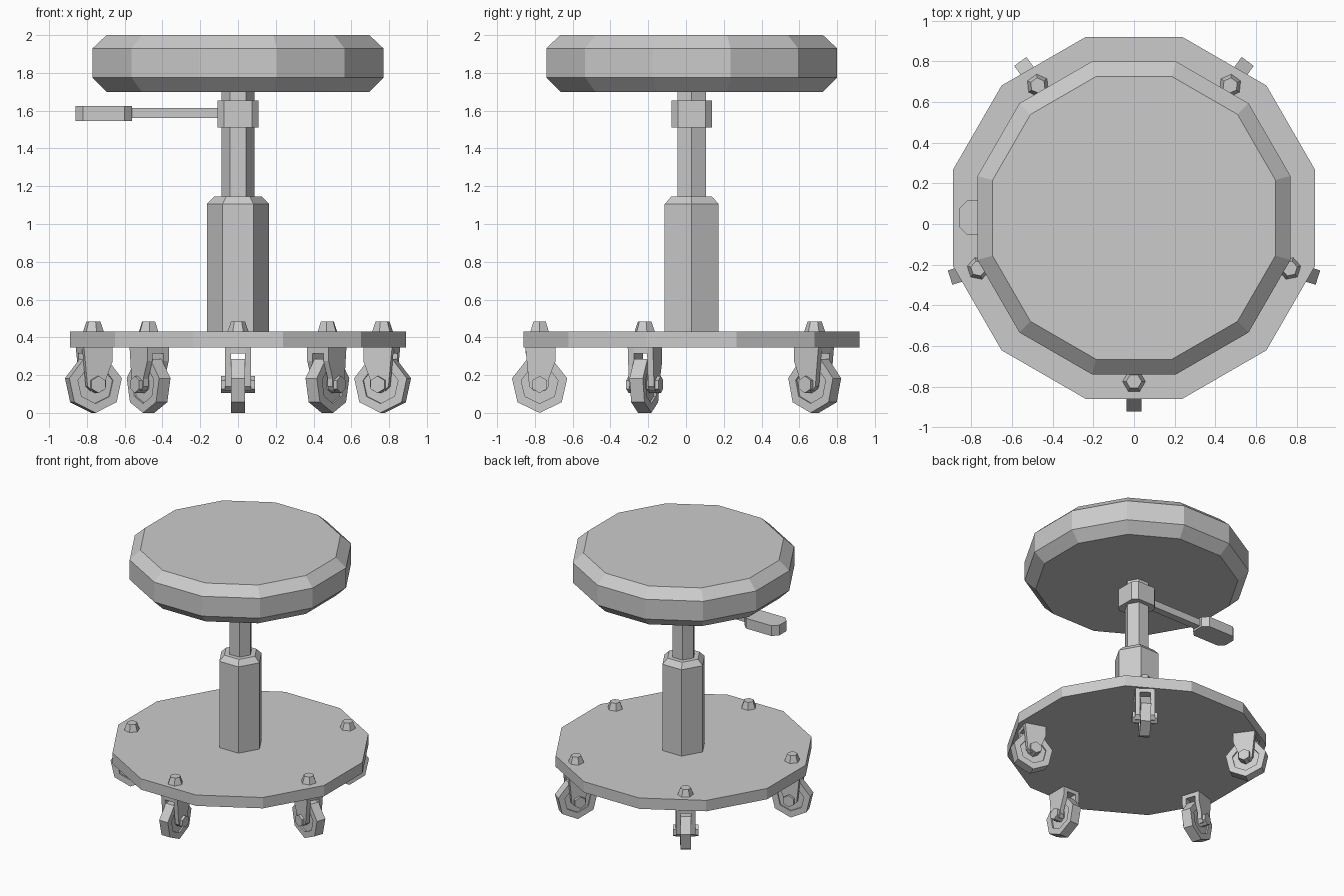
import bpy, bmesh
from math import radians, cos, sin, pi
from mathutils import Matrix, Vector

if "Cube" in bpy.data.objects:
    bpy.data.objects.remove(bpy.data.objects["Cube"])

grey = bpy.data.materials.new("light grey")
grey.use_nodes = True
COLOUR = (0.6, 0.6, 0.6, 1)
grey.diffuse_color = COLOUR
grey.node_tree.nodes["Principled BSDF"].inputs["Base Color"].default_value = COLOUR

CENTRE = Matrix.Translation((0, 0.03, 0))
ALONG_X = Matrix(((0, 0, 1, 0), (1, 0, 0, 0), (0, 1, 0, 0), (0, 0, 0, 1)))


def add_object(name, bm, matrix):
    """Turn a bmesh into a flat shaded grey object."""
    bmesh.ops.recalc_face_normals(bm, faces=bm.faces)
    mesh = bpy.data.meshes.new(name)
    bm.to_mesh(mesh)
    bm.free()
    mesh.materials.append(grey)
    ob = bpy.data.objects.new(name, mesh)
    ob.matrix_world = matrix
    bpy.context.collection.objects.link(ob)
    return ob


def loft(name, rings, matrix=CENTRE):
    """Skin equal-length rings of points and cap both ends."""
    bm = bmesh.new()
    loops = [[bm.verts.new(p) for p in ring] for ring in rings]
    n = len(loops[0])
    for a, b in zip(loops, loops[1:]):
        for i in range(n):
            j = (i + 1) % n
            bm.faces.new((a[i], a[j], b[j], b[i]))
    bm.faces.new(loops[0])
    bm.faces.new(loops[-1])
    return add_object(name, bm, matrix)


def turned(name, sides, profile, start=0.0, matrix=CENTRE):
    """Turned part with few sides; profile is (radius, height) pairs."""
    angles = [start + 2 * pi * i / sides for i in range(sides)]
    return loft(name, [[(r * cos(a), r * sin(a), z) for a in angles]
                       for r, z in profile], matrix)


def prism(name, outline, low, high, matrix=CENTRE):
    """Extrude a flat outline between two heights."""
    return loft(name, [[(x, y, z) for x, y in outline] for z in (low, high)], matrix)


def chamfered(x0, x1, half, c):
    """Rectangle outline with cut corners."""
    return [(x0 + c, -half), (x1 - c, -half), (x1, c - half), (x1, half - c),
            (x1 - c, half), (x0 + c, half), (x0, half - c), (x0, c - half)]


# Seat, base and column
turned("seat", 12, [(0.72, 1.70), (0.797, 1.775), (0.797, 1.93), (0.72, 2.0)], pi / 12)
turned("base_plate", 12, [(0.921, 0.345), (0.921, 0.43)], pi / 12)
turned("outer_column", 6, [(0.165, 0.43), (0.165, 1.105), (0.125, 1.145)])
turned("piston", 6, [(0.087, 1.14), (0.087, 1.70)])

# Height lever
prism("collar", chamfered(-0.108, 0.108, 0.108, 0.035), 1.51, 1.655)
prism("lever_rod", chamfered(-0.58, -0.09, 0.028, 0.005), 1.56, 1.615)
prism("lever_handle", chamfered(-0.86, -0.56, 0.085, 0.04), 1.545, 1.625)

# Casters: local -y points outward, local x is the axle direction
ARM = [(-0.075, 0.345), (-0.055, 0.14), (-0.03, 0.115), (0.03, 0.115),
       (0.048, 0.14), (0.048, 0.18), (0.085, 0.275), (0.085, 0.345)]
BRIDGE = [(-0.075, 0.315), (0.085, 0.315), (0.085, 0.345), (-0.075, 0.345)]
AXLE_Z = 0.15

for k in range(5):
    place = CENTRE @ Matrix.Rotation(radians(72 * k), 4, "Z") @ Matrix.Translation((0, -0.805, 0))
    side = place @ ALONG_X
    axle = place @ Matrix.Translation((0, 0, AXLE_Z)) @ ALONG_X
    tag = f"_{k + 1}"
    turned("mount_bolt" + tag, 6, [(0.056, 0.43), (0.038, 0.483)], 0, place)
    for s, label in ((-1, "right"), (1, "left")):
        low, high = sorted((s * 0.037, s * 0.07))
        prism(f"fork_{label}_arm" + tag, ARM, low, high, side)
    prism("fork_bridge" + tag, BRIDGE, -0.037, 0.037, side)
    turned("wheel" + tag, 7, [(0.1, -0.025), (0.1, -0.037), (0.15, -0.037), (0.15, 0.037),
                              (0.1, 0.037), (0.1, 0.025)], -pi / 2, axle)
    turned("axle_bolt" + tag, 6, [(0.045, -0.09), (0.045, 0.09)], pi / 2, axle)
